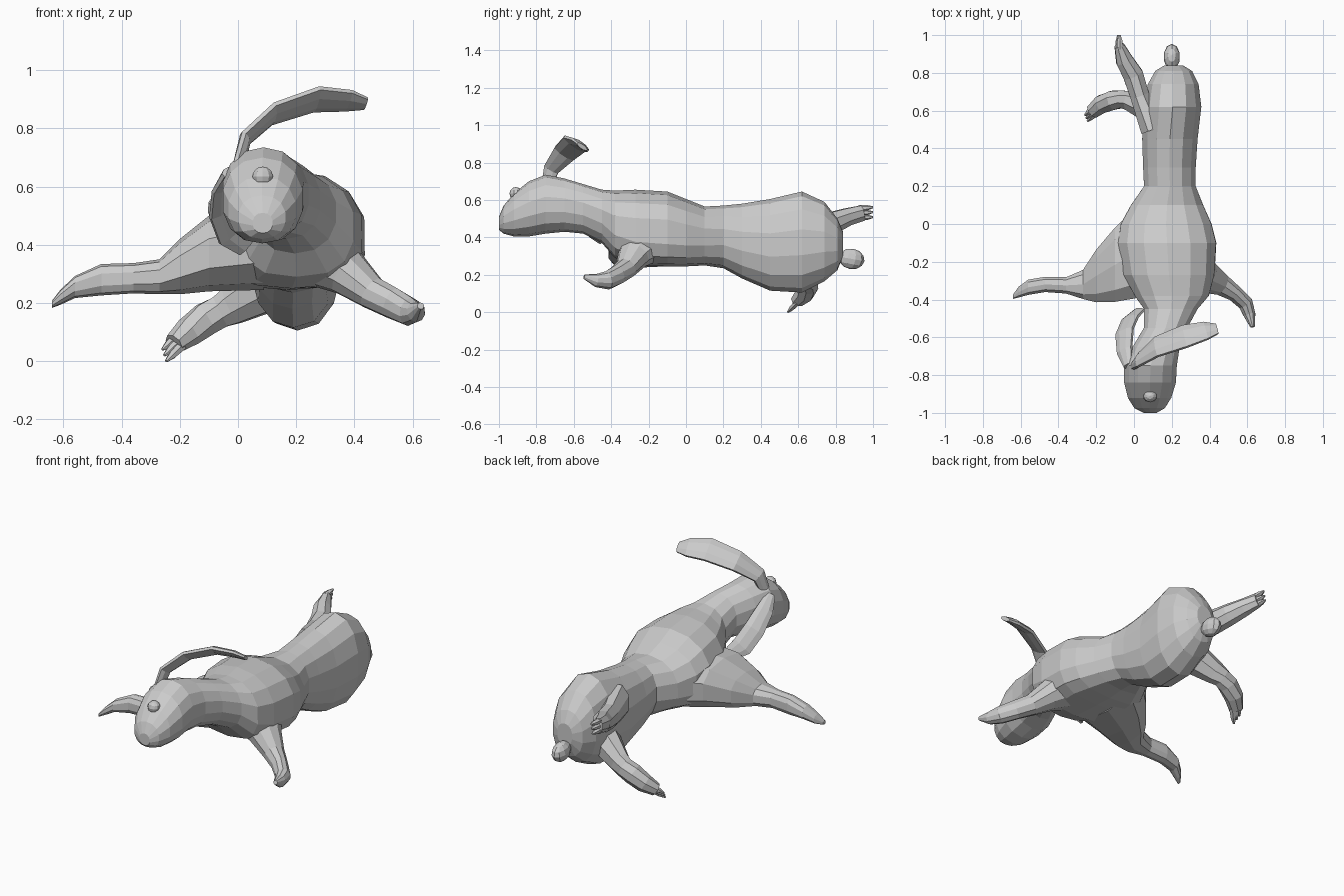
import bpy, bmesh, math
from mathutils import Vector


def loft(name, rings, n=10, up=(0, 0, 1), axis=None, square=1.0):
    """Skin elliptical rings (x, y, z, half width, half height[, lower squareness]) along a path."""
    bm = bmesh.new()
    pts = [Vector(r[:3]) for r in rings]
    loops = []
    for i, r in enumerate(rings):
        t = Vector(axis) if axis else pts[min(i + 1, len(pts) - 1)] - pts[max(i - 1, 0)]
        t.normalize()
        side = t.cross(Vector(up)).normalized()
        top = side.cross(t).normalized()
        loop = []
        for k in range(n):
            a = 2 * math.pi * (k + 0.5) / n
            c, s = math.cos(a), math.sin(a)
            p = r[5] if len(r) > 5 and s < 0 else square
            c = math.copysign(abs(c) ** p, c)
            s = math.copysign(abs(s) ** p, s)
            loop.append(bm.verts.new(pts[i] + side * c * r[3] + top * s * r[4]))
        loops.append(loop)
    for a, b in zip(loops, loops[1:]):
        for k in range(n):
            bm.faces.new((a[k], a[(k + 1) % n], b[(k + 1) % n], b[k]))
    bm.faces.new(loops[0])
    bm.faces.new(loops[-1])
    bmesh.ops.recalc_face_normals(bm, faces=bm.faces)
    mesh = bpy.data.meshes.new(name)
    bm.to_mesh(mesh)
    bm.free()
    obj = bpy.data.objects.new(name, mesh)
    bpy.context.collection.objects.link(obj)
    return obj


def ball(name, loc, size, seg=10, rot=(0, 0, 0)):
    bpy.ops.mesh.primitive_uv_sphere_add(segments=seg, ring_count=6, location=loc, rotation=rot)
    bpy.context.object.name = name
    bpy.context.object.scale = size


def toes(name, base, tip, spread):
    base, tip, spread = Vector(base), Vector(tip), Vector(spread)
    for i in (-1, 0, 1):
        a, b = base + spread * i, tip + spread * i * 1.1
        loft(f"{name}_{i + 2}", [(*a, .02, .018), (*a.lerp(b, .6), .016, .014), (*b, .006, .005)], 6)


# Head, neck, torso and haunches: y, x min, x max, z min, z max, lower squareness
spans = [
    (-1.0, .05, .12, .44, .51, .9), (-.975, .0, .165, .42, .57, .9),
    (-.92, -.035, .20, .405, .635, .9), (-.84, -.055, .225, .405, .70, .9),
    (-.75, -.055, .23, .42, .735, .9), (-.65, -.01, .245, .43, .715, .9),
    (-.55, .05, .285, .42, .685, .9), (-.45, .05, .34, .37, .655, .9),
    (-.38, .0, .40, .29, .65, .75), (-.27, -.06, .43, .25, .655, .65),
    (-.1, -.09, .44, .245, .645, .6), (0, -.075, .415, .245, .605, .65),
    (.1, -.02, .37, .25, .565, .75), (.2, .05, .33, .235, .57, .9),
    (.3, .045, .33, .18, .58, .9), (.45, .04, .34, .115, .605, .9),
    (.62, .05, .36, .105, .645, .9), (.74, .07, .345, .165, .59, .9),
    (.81, .11, .31, .225, .50, .9), (.84, .16, .26, .30, .43, .9)]
loft("body", [((a + b) / 2, y, (c + d) / 2, (b - a) / 2, (d - c) / 2, q)
              for y, a, b, c, d, q in spans], 14, axis=(0, 1, 0), square=.92)

# Front limbs
loft("front_leg_stretched", [
    (.09, -.11, .40, .28, .155), (-.10, -.215, .37, .205, .13),
    (-.20, -.275, .325, .145, .095), (-.27, -.32, .29, .08, .06),
    (-.36, -.325, .285, .045, .052), (-.47, -.32, .28, .042, .054),
    (-.56, -.335, .255, .042, .038), (-.61, -.36, .22, .03, .026),
    (-.64, -.385, .195, .012, .012)], 10, axis=(-1, 0, 0), square=.8)
loft("front_leg_bent", [
    (.28, -.22, .37, .15, .12), (.38, -.28, .30, .09, .08),
    (.46, -.32, .235, .06, .058), (.53, -.365, .20, .045, .055),
    (.59, -.42, .17, .042, .05), (.612, -.48, .17, .033, .036),
    (.628, -.545, .19, .012, .012)], 10)

# Hind legs with toes
loft("hind_leg_upper", [
    (.10, .50, .46, .07, .11), (.03, .68, .46, .055, .075),
    (-.005, .79, .48, .058, .062), (-.05, .865, .51, .05, .05),
    (-.078, .945, .53, .028, .045)], 8)
toes("hind_toe_upper", (-.078, .925, .53), (-.08, 1.0, .535), (.004, 0, .024))
loft("hind_leg_lower", [
    (.12, .60, .27, .09, .10), (-.02, .65, .19, .055, .07),
    (-.06, .66, .17, .05, .06), (-.11, .655, .145, .055, .06),
    (-.17, .635, .10, .052, .052), (-.22, .595, .06, .04, .036)], 8)
toes("hind_toe_lower", (-.20, .61, .07), (-.253, .56, .02), (-.006, .014, .018))

# Ears
loft("ear_raised", [
    (.0, -.75, .66, .028, .02), (.025, -.72, .765, .045, .02),
    (.12, -.65, .85, .066, .02), (.27, -.595, .90, .075, .02),
    (.38, -.565, .895, .06, .018), (.44, -.555, .885, .034, .012)], 8, up=(-.25, .5, .8))
loft("ear_hanging", [
    (-.03, -.75, .65, .028, .02), (-.05, -.67, .60, .05, .018),
    (-.05, -.57, .52, .062, .018), (-.02, -.50, .44, .062, .018),
    (.03, -.455, .395, .042, .014)], 8, up=(-.6, .6, .5))

# Eye and tail
ball("eye", (.085, -.91, .635), (.037, .034, .034))
ball("tail", (.2, .885, .285), (.044, .07, .055), 10, (math.radians(-10), 0, 0))
